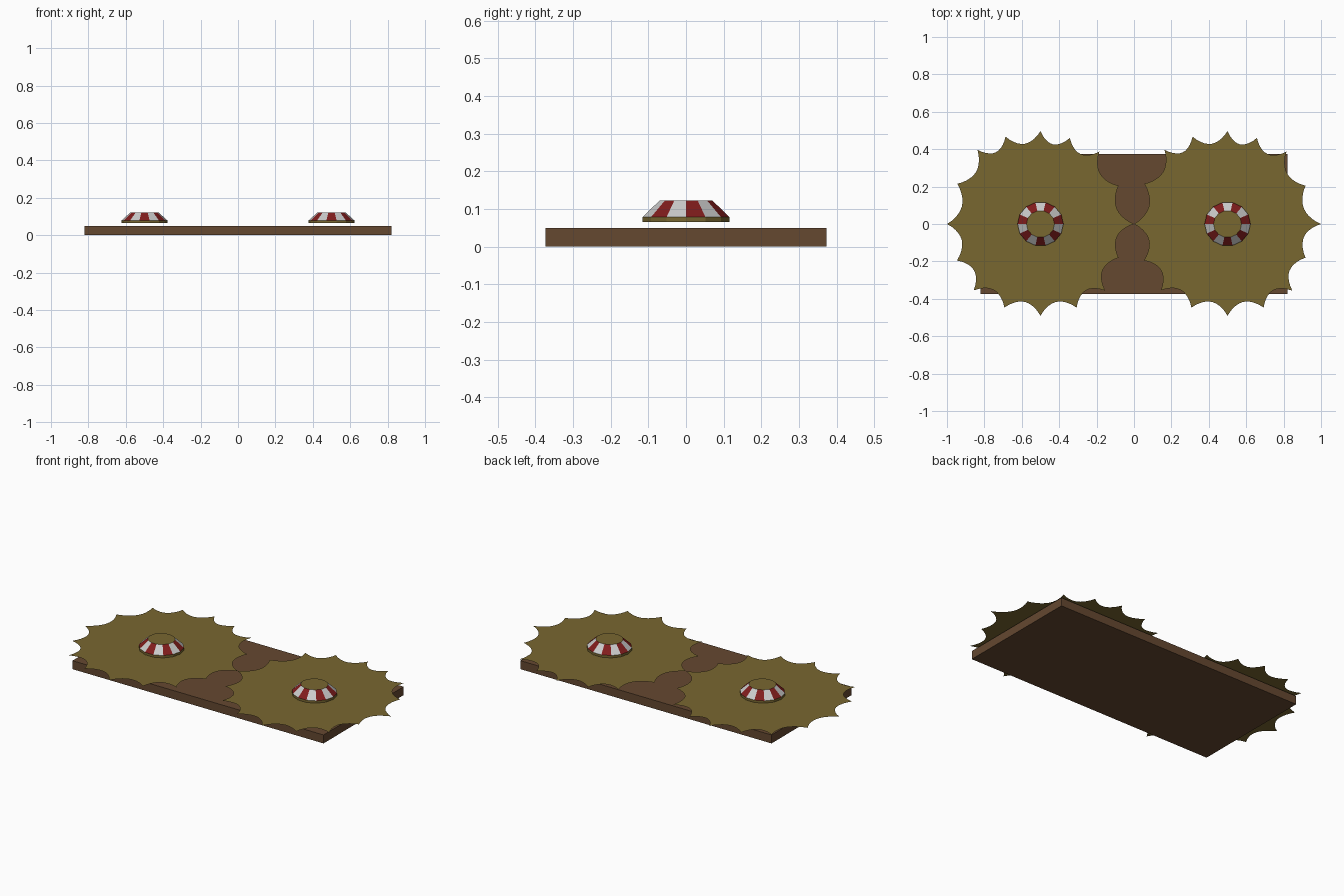
import bpy, bmesh, math
from mathutils import Vector

if "Cube" in bpy.data.objects:
    bpy.data.objects.remove(bpy.data.objects["Cube"])


def mat(name, col):
    m = bpy.data.materials.new(name)
    m.diffuse_color = (*col, 1)
    m.use_nodes = True
    m.node_tree.nodes["Principled BSDF"].inputs["Base Color"].default_value = m.diffuse_color
    return m


OCHRE = mat("ochre", (0.19, 0.135, 0.03))
BROWN = mat("brown", (0.13, 0.065, 0.03))
RED = mat("red", (0.22, 0.012, 0.012))
WHITE = mat("white", (0.6, 0.6, 0.62))


def finish(bm, name, mats, loc=(0, 0, 0)):
    me = bpy.data.meshes.new(name)
    bm.to_mesh(me)
    bm.free()
    for m in mats:
        me.materials.append(m)
    ob = bpy.data.objects.new(name, me)
    ob.location = loc
    bpy.context.collection.objects.link(ob)
    return ob


# Base board
bm = bmesh.new()
bmesh.ops.create_cube(bm, size=1)
bmesh.ops.scale(bm, vec=(1.64, 0.746, 0.05), verts=bm.verts)
finish(bm, "base_board", [BROWN], (0, 0, 0.025))

# Tooth tips of the thin scalloped sheet, clockwise from the left tip
TIPS = [(-.5, 0), (-.445, .215), (-.337, .397), (-.187, .467), (0, .497),
        (.157, .46), (.315, .387), (.417, .205), (.5, 0), (.417, -.18),
        (.347, -.357), (.193, -.447), (0, -.491), (-.193, -.447),
        (-.357, -.355), (-.447, -.195)]
BITE, STEPS = 0.054, 10


def gear_sheet(name, x):
    bm = bmesh.new()
    ring = []
    for i, a in enumerate(TIPS):
        a, b = Vector(a), Vector(TIPS[(i + 1) % len(TIPS)])
        d = (b - a).normalized()
        inward = Vector((d.y, -d.x))
        for k in range(STEPS):
            t = k / STEPS
            p = a.lerp(b, t) + inward * BITE * math.sin(math.pi * t) ** 0.85
            ring.append(bm.verts.new((p.x, p.y, 0)))
    centre = bm.verts.new((0, 0, 0))
    for i, v in enumerate(ring):
        bm.faces.new((centre, ring[(i + 1) % len(ring)], v))
    finish(bm, name, [OCHRE], (x, 0, 0.065))


# Tapered cap with fourteen alternating stripes
def striped_cap(name, x, n=14):
    bm = bmesh.new()
    rings = []
    for rx, ry, z in [(.123, .118, 0), (.123, .118, .014), (.075, .072, .057)]:
        rings.append([bm.verts.new((rx * math.cos(math.tau * i / n),
                                    ry * math.sin(math.tau * i / n), z))
                      for i in range(n)])
    for j in range(2):
        for i in range(n):
            k = (i + 1) % n
            f = bm.faces.new((rings[j][i], rings[j][k],
                              rings[j + 1][k], rings[j + 1][i]))
            f.material_index = 0 if j == 0 else 1 + i % 2
    bm.faces.new(rings[2])
    finish(bm, name, [OCHRE, RED, WHITE], (x, 0, 0.065))


for side, x in (("left", -0.5), ("right", 0.5)):
    gear_sheet(side + "_gear_sheet", x)
    striped_cap(side + "_striped_cap", x)
